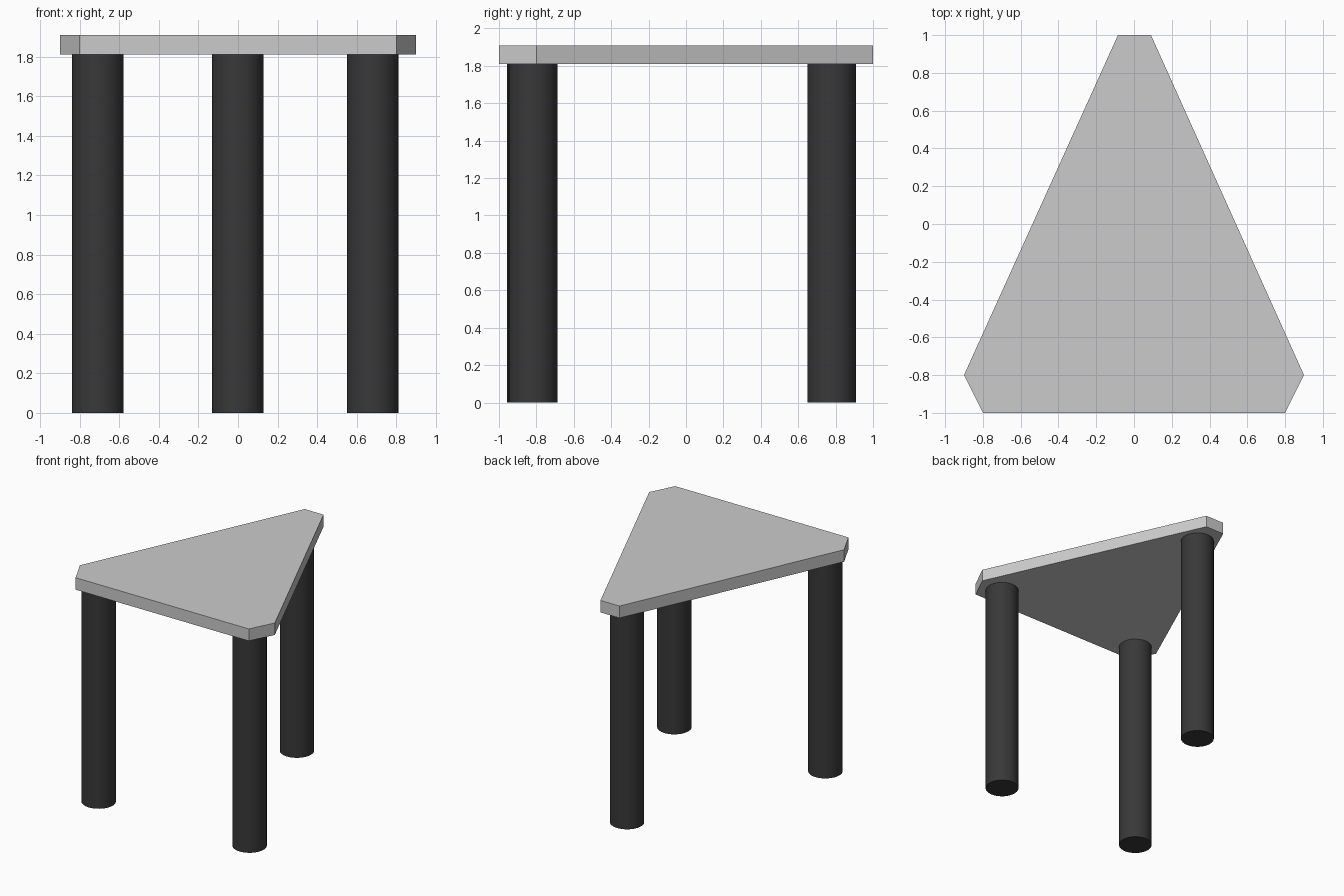
import bpy, bmesh
from math import radians

if "Cube" in bpy.data.objects:
    bpy.data.objects.remove(bpy.data.objects["Cube"])

LEG_H, TOP_H, LEG_R = 1.81, 0.10, 0.13

# Tabletop: triangle with clipped corners, extruded upwards
outline = [(-0.80, -1.0), (0.80, -1.0), (0.90, -0.80),
           (0.09, 1.0), (-0.085, 1.0), (-0.90, -0.80)]
bm = bmesh.new()
face = bm.faces.new([bm.verts.new((x, y, LEG_H)) for x, y in outline])
ext = bmesh.ops.extrude_face_region(bm, geom=[face])
bmesh.ops.translate(bm, vec=(0, 0, TOP_H),
                    verts=[g for g in ext["geom"] if isinstance(g, bmesh.types.BMVert)])
bmesh.ops.recalc_face_normals(bm, faces=bm.faces[:])
mesh = bpy.data.meshes.new("tabletop")
bm.to_mesh(mesh)
bm.free()
bpy.context.collection.objects.link(bpy.data.objects.new("tabletop", mesh))

# Legs: three dark round columns
dark = bpy.data.materials.new("dark_leg")
dark.diffuse_color = (0.04, 0.04, 0.04, 1)
dark.use_nodes = True
dark.node_tree.nodes["Principled BSDF"].inputs["Base Color"].default_value = dark.diffuse_color
for name, x, y in (("front_left_leg", -0.708, -0.827),
                   ("front_right_leg", 0.68, -0.818),
                   ("back_leg", -0.002, 0.78)):
    bpy.ops.mesh.primitive_cylinder_add(vertices=48, radius=LEG_R, depth=LEG_H,
                                        location=(x, y, LEG_H / 2))
    leg = bpy.context.object
    leg.name = name
    leg.data.materials.append(dark)
    bpy.ops.object.shade_smooth_by_angle(angle=radians(30))
